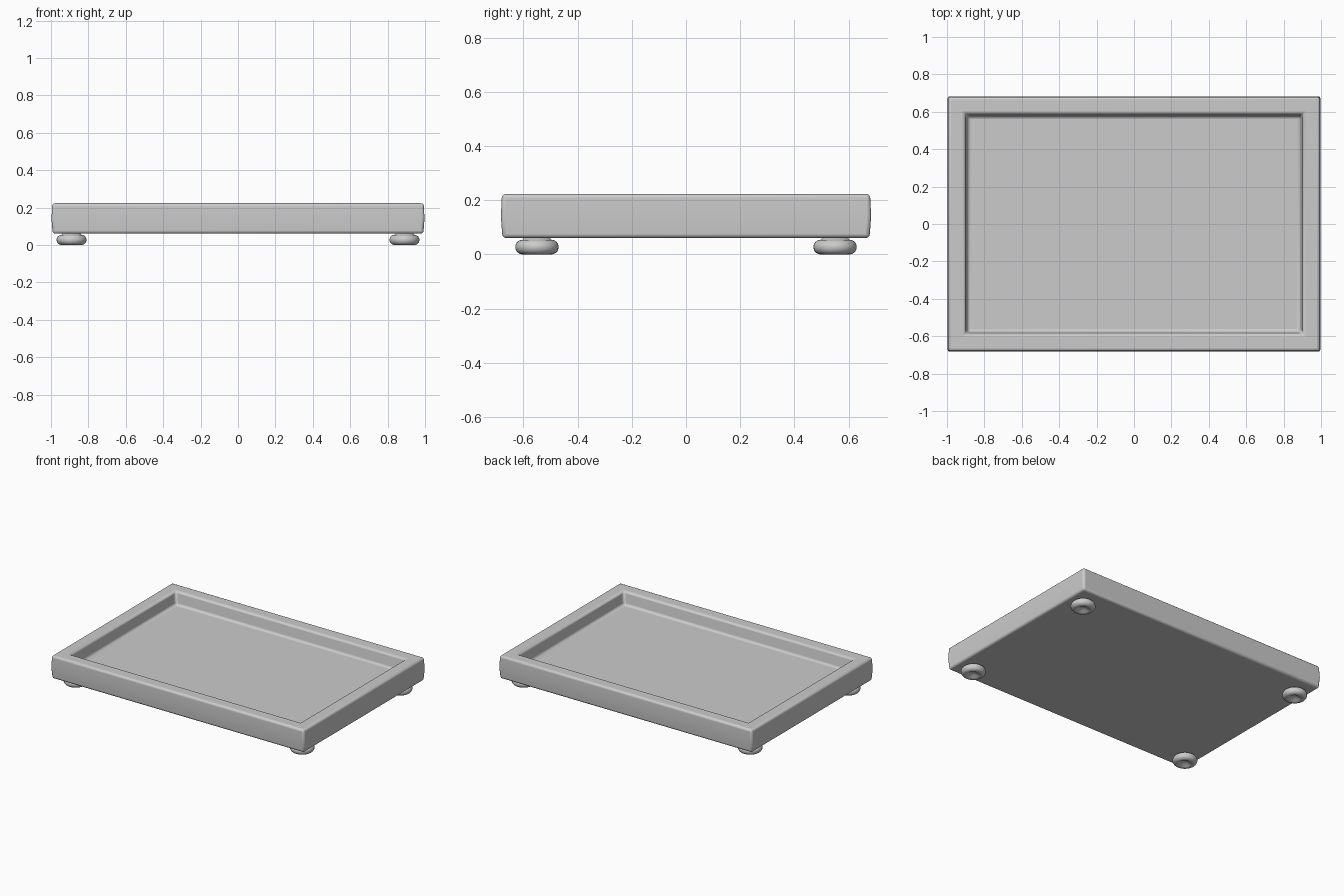
import bpy, bmesh, math

if "Cube" in bpy.data.objects:
    bpy.data.objects.remove(bpy.data.objects["Cube"], do_unlink=True)

grey = bpy.data.materials.new("plain_grey")
grey.use_nodes = True
colour = (0.6, 0.6, 0.6, 1)
grey.diffuse_color = colour
grey.node_tree.nodes["Principled BSDF"].inputs["Base Color"].default_value = colour


def make_object(name, bm):
    bmesh.ops.recalc_face_normals(bm, faces=bm.faces)
    mesh = bpy.data.meshes.new(name)
    bm.to_mesh(mesh)
    bm.free()
    obj = bpy.data.objects.new(name, mesh)
    bpy.context.collection.objects.link(obj)
    mesh.materials.append(grey)
    return obj


def smooth(obj, angle):
    bpy.ops.object.select_all(action="DESELECT")
    obj.select_set(True)
    bpy.context.view_layer.objects.active = obj
    bpy.ops.object.shade_smooth_by_angle(angle=math.radians(angle))


# Tray: rectangular rings running up the outside, over the rim and into the recess
HALF_X, HALF_Y = 0.997, 0.683
rings = [(0.006, 0.06), (0, 0.14), (0.004, 0.223), (0.093, 0.223), (0.108, 0.132)]
bm = bmesh.new()
loops = []
for inset, z in rings:
    x, y = HALF_X - inset, HALF_Y - inset
    loops.append([bm.verts.new((sx * x, sy * y, z))
                  for sx, sy in ((-1, -1), (1, -1), (1, 1), (-1, 1))])
for low, high in zip(loops, loops[1:]):
    for i in range(4):
        j = (i + 1) % 4
        bm.faces.new((low[i], low[j], high[j], high[i]))
bm.faces.new(loops[0][::-1])
bm.faces.new(loops[-1])
tray = make_object("tray", bm)

# Softly rounded edges
bevel = tray.modifiers.new("soft_edges", "BEVEL")
bevel.width = 0.014
bevel.segments = 3
bevel.limit_method = "ANGLE"
bevel.angle_limit = math.radians(30)
smooth(tray, 40)


# Feet: round pads with a dimple underneath
def make_foot(name, x, y):
    outer, tube, steps = 0.08, 0.027, 14
    profile = [(0, 0.02), (0.015, 0.017)]
    for k in range(steps + 1):
        a = math.radians(-130 + 220 * k / steps)
        profile.append((outer - tube + tube * math.cos(a), tube + tube * math.sin(a)))
    profile += [(0.045, 0.065), (0, 0.065)]
    bm = bmesh.new()
    verts = [bm.verts.new((r, 0, z)) for r, z in profile]
    edges = [bm.edges.new(pair) for pair in zip(verts, verts[1:])]
    bmesh.ops.spin(bm, geom=verts + edges, cent=(0, 0, 0), axis=(0, 0, 1),
                   angle=math.tau, steps=32)
    bmesh.ops.remove_doubles(bm, verts=bm.verts, dist=0.0005)
    foot = make_object(name, bm)
    foot.location = (x, y, 0)
    smooth(foot, 60)


for side, x in (("left", 0.89), ("right", -0.89)):
    for end, y in (("front", -0.55), ("back", 0.55)):
        make_foot(f"{end}_{side}_foot", x, y)
